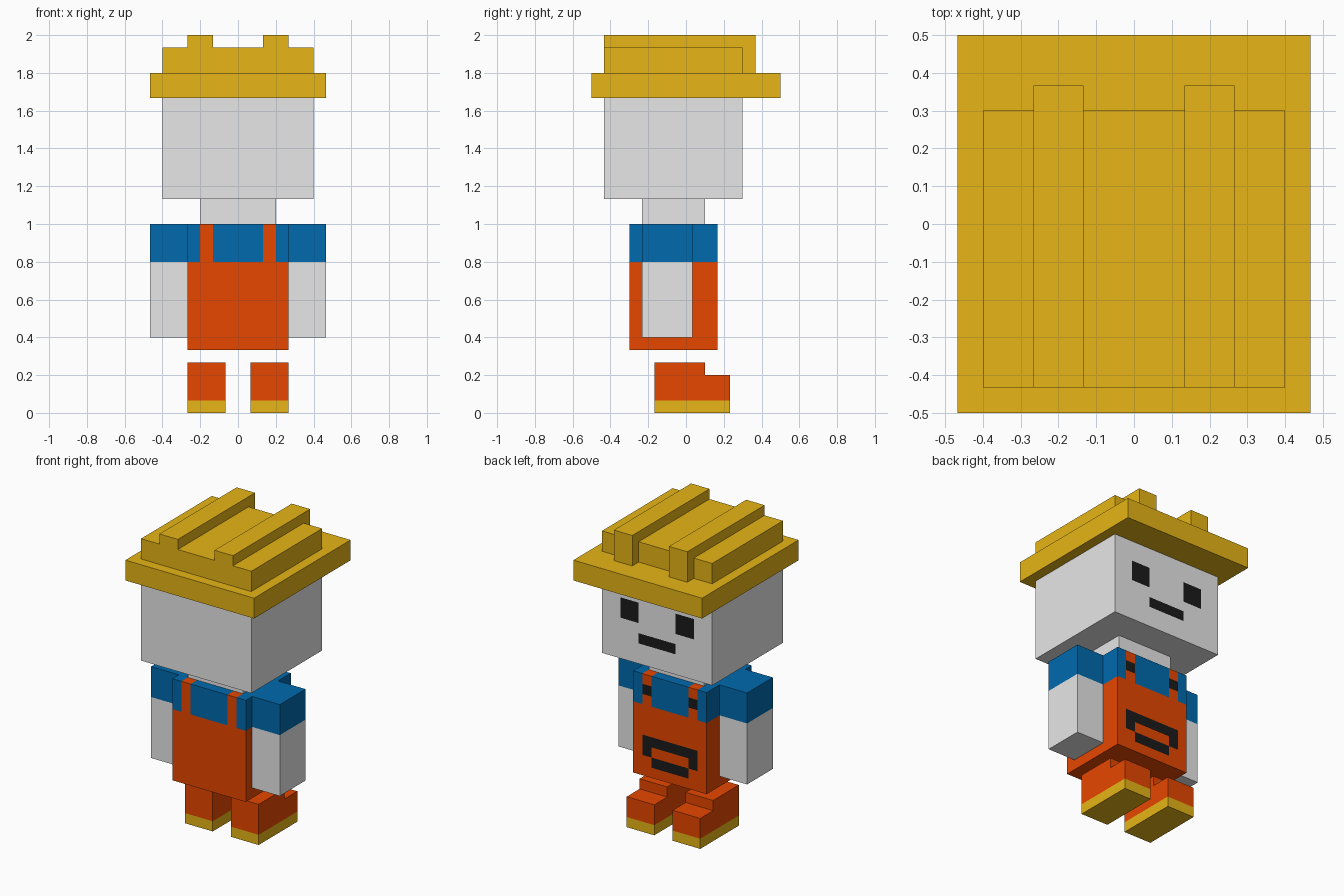
import bpy, bmesh
from mathutils import Vector

if "Cube" in bpy.data.objects:
    bpy.data.objects.remove(bpy.data.objects["Cube"])

U = 1 / 15  # one block unit


def material(name, hexcode):
    lin = []
    for i in (0, 2, 4):
        v = int(hexcode[i:i + 2], 16) / 255
        lin.append(v / 12.92 if v <= 0.04045 else ((v + 0.055) / 1.055) ** 2.4)
    m = bpy.data.materials.new(name)
    m.diffuse_color = (*lin, 1)
    m.use_nodes = True
    m.node_tree.nodes["Principled BSDF"].inputs["Base Color"].default_value = m.diffuse_color
    return m


PALETTE = {
    "yellow": material("yellow", "E7B516"),
    "grey": material("light grey", "E7E7E7"),
    "blue": material("blue", "006AAE"),
    "orange": material("orange", "E74700"),
    "black": material("black", "1A1A1A"),
}


def prism(name, x0, x1, profile, colours, rule=None, cuts=()):
    """Extrude a (y, z) profile along x, cut it on planes, colour faces by rule."""
    x0, x1 = sorted((x0, x1))
    bm = bmesh.new()
    face = bm.faces.new([bm.verts.new((x0 * U, y * U, z * U)) for y, z in profile])
    ext = bmesh.ops.extrude_face_region(bm, geom=[face])["geom"]
    bmesh.ops.translate(bm, vec=((x1 - x0) * U, 0, 0),
                        verts=[g for g in ext if isinstance(g, bmesh.types.BMVert)])
    for axis, positions in cuts:
        for p in positions:
            no = Vector((0, 0, 0))
            no[axis] = 1
            bmesh.ops.bisect_plane(bm, geom=bm.verts[:] + bm.edges[:] + bm.faces[:],
                                   plane_co=no * p * U, plane_no=no)
    bmesh.ops.recalc_face_normals(bm, faces=bm.faces[:])
    bm.normal_update()
    if rule:
        for f in bm.faces:
            c = f.calc_center_median() / U
            f.material_index = colours.index(rule(c, f.normal))
    mesh = bpy.data.meshes.new(name)
    bm.to_mesh(mesh)
    bm.free()
    for c in colours:
        mesh.materials.append(PALETTE[c])
    ob = bpy.data.objects.new(name, mesh)
    bpy.context.collection.objects.link(ob)
    return ob


def box(name, x, y, z, colours, rule=None, cuts=()):
    profile = [(y[0], z[0]), (y[1], z[0]), (y[1], z[1]), (y[0], z[1])]
    return prism(name, x[0], x[1], profile, colours, rule, cuts)


def head_rule(c, n):
    if n.y > 0.5:
        x = abs(c.x)
        if 2 < x < 4 and 21 < c.z < 23:      # eyes
            return "black"
        if x < 2 and 19 < c.z < 20:          # mouth
            return "black"
    return "grey"


def torso_rule(c, n):
    x = abs(c.x)
    strap = 2 < x < 3
    if n.y > 0.5:
        if strap and 13 < c.z < 14:          # buckles
            return "black"
        if x < 3 and 8 < c.z < 9:            # pocket top
            return "black"
        if strap and 7 < c.z < 8:            # pocket sides
            return "black"
        if x < 2 and 6 < c.z < 7:            # pocket bottom
            return "black"
    return "blue" if c.z > 12 and not strap else "orange"


# Hat
box("hat_brim", (-7, 7), (-7.5, 7.5), (25, 27), ["yellow"])
box("hat_crown", (-6, 6), (-6.5, 4.5), (27, 29), ["yellow"])
ridge = [(-6.5, 29), (4.5, 29), (4.5, 27), (5.5, 27), (5.5, 30), (-6.5, 30)]

# Head and neck (the face looks toward +y)
box("head", (-6, 6), (-6.5, 4.5), (17, 25), ["grey", "black"], head_rule,
    [(0, (-4, -2, 2, 4)), (2, (19, 20, 21, 23))])
box("neck", (-3, 3), (-3.5, 1.5), (15, 17), ["grey"])

# Torso with shirt, overalls and pocket
box("torso", (-4, 4), (-4.5, 2.5), (5, 15), ["orange", "blue", "black"], torso_rule,
    [(0, (-3, -2, 2, 3)), (2, (6, 7, 8, 9, 12, 13, 14))])

# Paired parts
boot = [(-2.5, 0), (3.5, 0), (3.5, 3), (1.5, 3), (1.5, 4), (-2.5, 4)]
for side, s in (("left", -1), ("right", 1)):
    prism("hat_ridge_" + side, 2 * s, 4 * s, ridge, ["yellow"])
    box("arm_" + side, sorted((4 * s, 7 * s)), (-3.5, 0.5), (6, 15), ["grey", "blue"],
        lambda c, n: "blue" if c.z > 12 else "grey", [(2, (12,))])
    prism("boot_" + side, 1 * s, 4 * s, boot, ["orange", "yellow"],
          lambda c, n: "yellow" if c.z < 1 else "orange", [(2, (1,))])
